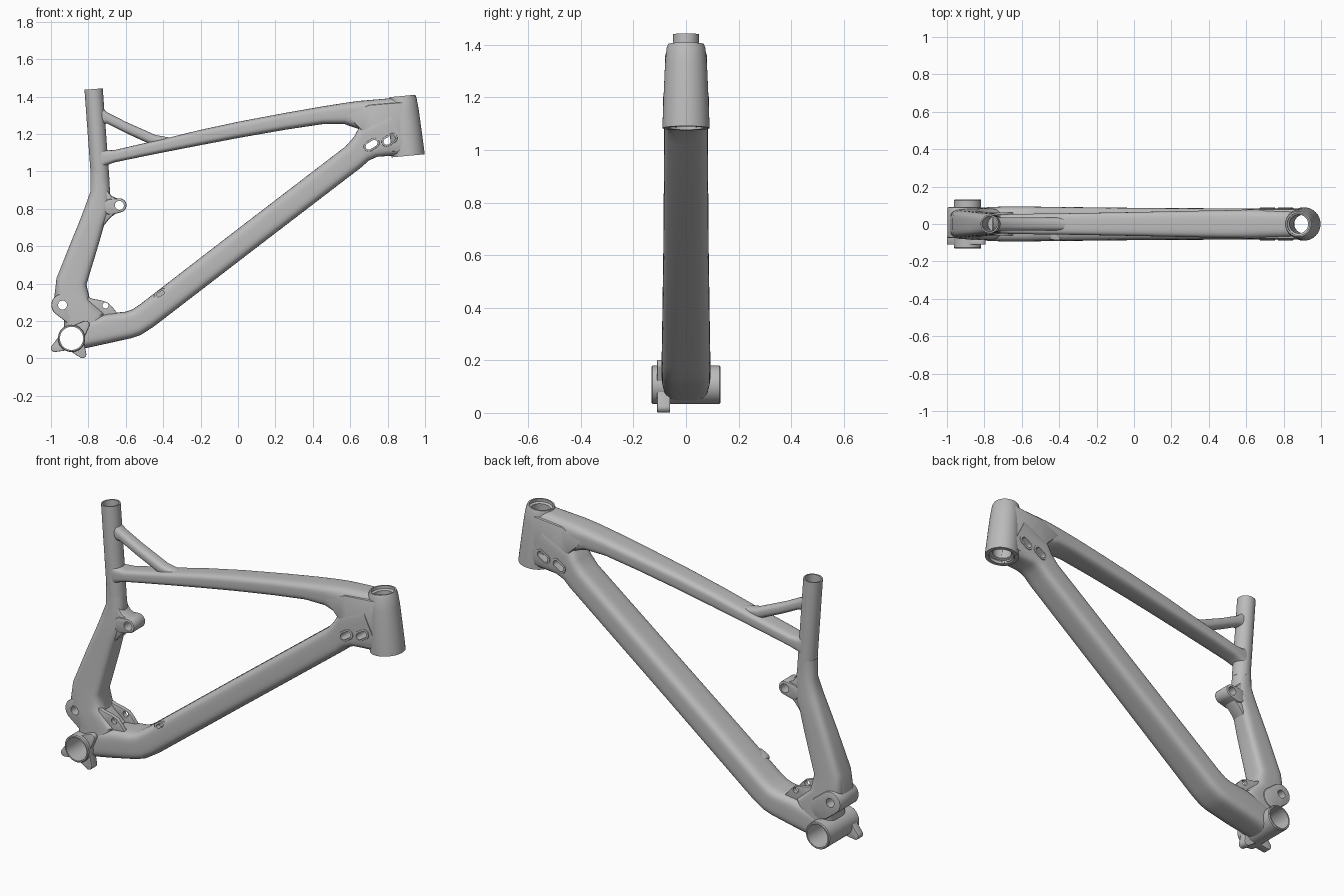
import bpy, bmesh, math
from mathutils import Vector, Matrix
from mathutils.geometry import convex_hull_2d

cube = bpy.data.objects.get("Cube")
if cube:
    bpy.data.objects.remove(cube, do_unlink=True)

metal = bpy.data.materials.new("raw_grey")
metal.use_nodes = True
grey = (0.5, 0.5, 0.5, 1)
metal.diffuse_color = grey
metal.node_tree.nodes["Principled BSDF"].inputs["Base Color"].default_value = grey


def finish(bm, name):
    bmesh.ops.recalc_face_normals(bm, faces=bm.faces)
    me = bpy.data.meshes.new(name)
    bm.to_mesh(me)
    bm.free()
    me.materials.append(metal)
    ob = bpy.data.objects.new(name, me)
    bpy.context.collection.objects.link(ob)
    return ob


def skin(bm, rings, closed=False):
    n = len(rings[0])
    pairs = list(zip(rings, rings[1:])) + ([(rings[-1], rings[0])] if closed else [])
    for a, b in pairs:
        for i in range(n):
            bm.faces.new((a[i], a[(i + 1) % n], b[(i + 1) % n], b[i]))
    if not closed:
        bm.faces.new(rings[0])
        bm.faces.new(rings[-1])


def loft(name, stations, n=40):
    """Tube through stations: (edge a x, z), (edge b x, z), half width, squareness."""
    bm = bmesh.new()
    rings = []
    for a, b, half, power in stations:
        a, b = Vector((a[0], 0, a[1])), Vector((b[0], 0, b[1]))
        ring = []
        for i in range(n):
            t = math.tau * (i + 0.5) / n
            c, s = math.cos(t), math.sin(t)
            u = math.copysign(abs(c) ** (2 / power), c)
            v = math.copysign(abs(s) ** (2 / power), s)
            ring.append(bm.verts.new((a + b) / 2 + (a - b) / 2 * u + Vector((0, half * v, 0))))
        rings.append(ring)
    skin(bm, rings)
    return finish(bm, name)


def plate(name, outline, y0, y1, bevel=0.0):
    """Side outline (x, z) given thickness along y."""
    bm = bmesh.new()
    skin(bm, [[bm.verts.new((x, y, z)) for x, z in outline] for y in (y0, y1)])
    ob = finish(bm, name)
    if bevel:
        mod = ob.modifiers.new("bevel", "BEVEL")
        mod.width, mod.segments = bevel, 2
        mod.limit_method, mod.angle_limit = "ANGLE", math.radians(40)
        apply(ob, mod)
    return ob


def lathe(name, p0, p1, profile, n=48):
    """Closed (radius, fraction along axis) profile turned about p0-p1."""
    bm = bmesh.new()
    p0, p1 = Vector(p0), Vector(p1)
    rot = (p1 - p0).to_track_quat("Z", "Y")
    rings = []
    for i in range(n):
        t = math.tau * i / n
        rings.append([bm.verts.new(p0.lerp(p1, f) + rot @ Vector((r * math.cos(t), r * math.sin(t), 0)))
                      for r, f in profile])
    skin(bm, rings, closed=True)
    return finish(bm, name)


def apply(ob, mod):
    bpy.context.view_layer.objects.active = ob
    bpy.ops.object.modifier_apply(modifier=mod.name)


def cut(cutter, *targets):
    for ob in targets:
        mod = ob.modifiers.new("cut", "BOOLEAN")
        mod.operation, mod.solver, mod.object = "DIFFERENCE", "EXACT", cutter
        apply(ob, mod)
    bpy.data.objects.remove(cutter, do_unlink=True)


def circle(c, r, n=32):
    return [(c[0] + r * math.cos(math.tau * i / n), c[1] + r * math.sin(math.tau * i / n)) for i in range(n)]


def link(c0, r0, c1, r1):
    """Outline wrapped around two circles."""
    pts = circle(c0, r0) + circle(c1, r1)
    return [pts[i] for i in convex_hull_2d([Vector(p) for p in pts])]


def slot(c, length, width, angle):
    d = (length - width) / 2
    dx, dz = d * math.cos(angle), d * math.sin(angle)
    return link((c[0] - dx, c[1] - dz), width / 2, (c[0] + dx, c[1] + dz), width / 2)


def pin(c, r, half=0.3):
    return plate("cutter", circle(c, r), -half, half)


# Main tubes
down_tube = loft("down_tube", [
    ((-0.89, 0.19), (-0.88, 0.04), 0.085, 3.5),
    ((-0.70, 0.24), (-0.72, 0.075), 0.093, 4),
    ((-0.60, 0.25), (-0.57, 0.108), 0.093, 4),
    ((-0.565, 0.262), (-0.52, 0.125), 0.093, 4),
    ((-0.52, 0.292), (-0.45, 0.17), 0.092, 4),
    ((0.00, 0.693), (0.083, 0.58), 0.086, 4),
    ((0.577, 1.135), (0.66, 1.022), 0.083, 4),
    ((0.62, 1.185), (0.70, 1.058), 0.083, 4),
    ((0.65, 1.24), (0.745, 1.078), 0.083, 4.5),
    ((0.80, 1.33), (0.92, 1.09), 0.083, 4.5)])

top_rows = [(-0.76, 1.14, 0.99, 0.046), (-0.71, 1.112, 1.03, 0.05), (-0.66, 1.114, 1.048, 0.053),
            (-0.53, 1.144, 1.075, 0.055), (-0.38, 1.178, 1.105, 0.057), (-0.2, 1.222, 1.14, 0.06),
            (0.01, 1.267, 1.18, 0.064), (0.25, 1.312, 1.222, 0.069), (0.45, 1.347, 1.252, 0.073),
            (0.57, 1.366, 1.252, 0.076), (0.65, 1.377, 1.225, 0.079), (0.88, 1.396, 1.15, 0.075)]
top_tube = loft("top_tube", [((x, hi), (x, lo), w, 3.5) for x, hi, lo, w in top_rows])

lower_leg = loft("lower_seat_leg", [
    ((-0.79, 1.0), (-0.692, 1.0), 0.048, 2),
    ((-0.79, 0.89), (-0.685, 0.91), 0.049, 2.3),
    ((-0.822, 0.8), (-0.68, 0.81), 0.055, 3),
    ((-0.857, 0.71), (-0.718, 0.705), 0.06, 3.5),
    ((-0.89, 0.63), (-0.742, 0.62), 0.063, 4),
    ((-0.97, 0.43), (-0.81, 0.395), 0.073, 4),
    ((-0.985, 0.31), (-0.79, 0.31), 0.08, 4),
    ((-0.93, 0.21), (-0.71, 0.24), 0.085, 4),
    ((-0.93, 0.11), (-0.76, 0.11), 0.085, 4)])

strut = loft("seat_strut", [
    ((-0.75, 1.36), (-0.75, 1.25), 0.036, 2.6),
    ((-0.70, 1.316), (-0.70, 1.255), 0.034, 2.6),
    ((-0.60, 1.265), (-0.60, 1.205), 0.034, 2.6),
    ((-0.44, 1.194), (-0.48, 1.15), 0.034, 2.6),
    ((-0.35, 1.178), (-0.37, 1.12), 0.034, 2.6)])

lathe("seat_tube", (-0.736, 0, 0.95), (-0.772, 0, 1.44),
      [(0.049, 0), (0.049, 1), (0.041, 1), (0.041, 0)])

# Head tube with bearing seats and the web behind it
head_low, head_high = (0.909, 0, 1.083), (0.879, 0, 1.403)
lathe("head_tube", head_low, head_high,
      [(0.089, 0), (0.089, 0.08), (0.085, 0.4), (0.08, 0.75), (0.074, 0.95), (0.068, 1),
       (0.06, 1), (0.06, 0.95), (0.05, 0.93), (0.05, 0.07), (0.068, 0.05), (0.068, 0)])
web = plate("head_web", [(0.655, 1.225), (0.58, 1.30), (0.70, 1.355), (0.88, 1.37), (0.91, 1.11), (0.74, 1.10)],
            -0.079, 0.079, 0.008)
cut(lathe("cutter", (0.914, 0, 1.03), (0.874, 0, 1.46), [(0.064, 0), (0.064, 1), (0.001, 1), (0.001, 0)]),
    down_tube, top_tube, web)

# Bottom bracket shell and guide tabs
bb = (-0.89, 0.107)
lathe("bottom_bracket_shell", (bb[0], -0.132, bb[1]), (bb[0], 0.132, bb[1]),
      [(0.069, 0), (0.073, 0.02), (0.073, 0.98), (0.069, 1), (0.062, 1), (0.062, 0)])
tabs = [plate("guide_tab_" + n, link(bb, 0.06, tip, 0.021), -0.11, y1, 0.004)
        for n, tip, y1 in (("rear", (-0.979, 0.055), -0.065), ("lower", (-0.832, 0.022), -0.06),
                           ("upper", (-0.815, 0.18), -0.08))]

# Main pivot boss
pivot = (-0.938, 0.285)
boss = plate("main_pivot_boss", link(pivot, 0.06, (-0.88, 0.24), 0.06), -0.075, 0.09, 0.006)
cut(pin(bb, 0.064), down_tube, lower_leg, boss, *tabs)
cut(pin(pivot, 0.024), lower_leg, boss)

# Rocker ear on the seat leg
ear = (-0.634, 0.818)
ear_root = plate("rocker_ear_root", [(-0.75, 0.93), (-0.70, 0.90), (-0.675, 0.868), (-0.634, 0.85),
                                     (-0.634, 0.79), (-0.685, 0.75), (-0.725, 0.70), (-0.78, 0.75)],
                 -0.042, 0.042, 0.012)
ear_boss = plate("rocker_ear", link(ear, 0.038, (-0.68, 0.81), 0.042), -0.05, 0.05, 0.006)
cut(pin(ear, 0.024), ear_root, ear_boss)

# Paired shock tabs above the bottom bracket
for side, y in (("right", -0.05), ("left", 0.05)):
    tab = plate("shock_tab_" + side, [(-0.82, 0.335), (-0.775, 0.318), (-0.73, 0.31), (-0.695, 0.298),
                                      (-0.675, 0.278), (-0.64, 0.235), (-0.80, 0.20)],
                y - 0.012, y + 0.012, 0.004)
    cut(pin((-0.709, 0.283), 0.016), tab)

# Cable ports through the head junction
for name, c in (("rear", (0.714, 1.142)), ("front", (0.81, 1.168))):
    angle = math.radians(32)
    sleeve = plate("cable_port_" + name, slot(c, 0.09, 0.054, angle), -0.087, 0.087, 0.003)
    cut(plate("cutter", slot(c, 0.068, 0.034, angle), -0.3, 0.3), sleeve, down_tube, top_tube, web)

# Cable exit low on the right side
exit_at, angle = (-0.415, 0.345), math.radians(30)
port = plate("cable_exit", slot(exit_at, 0.075, 0.04, angle), -0.084, -0.04, 0.003)
cut(plate("cutter", slot(exit_at, 0.045, 0.02, angle), -0.2, -0.06), port, down_tube)

# Smooth shading with crisp edges
for ob in bpy.context.collection.objects:
    if ob.type == "MESH" and metal.name in ob.data.materials:
        bpy.ops.object.select_all(action="DESELECT")
        ob.select_set(True)
        bpy.context.view_layer.objects.active = ob
        bpy.ops.object.shade_smooth_by_angle(angle=math.radians(35))
